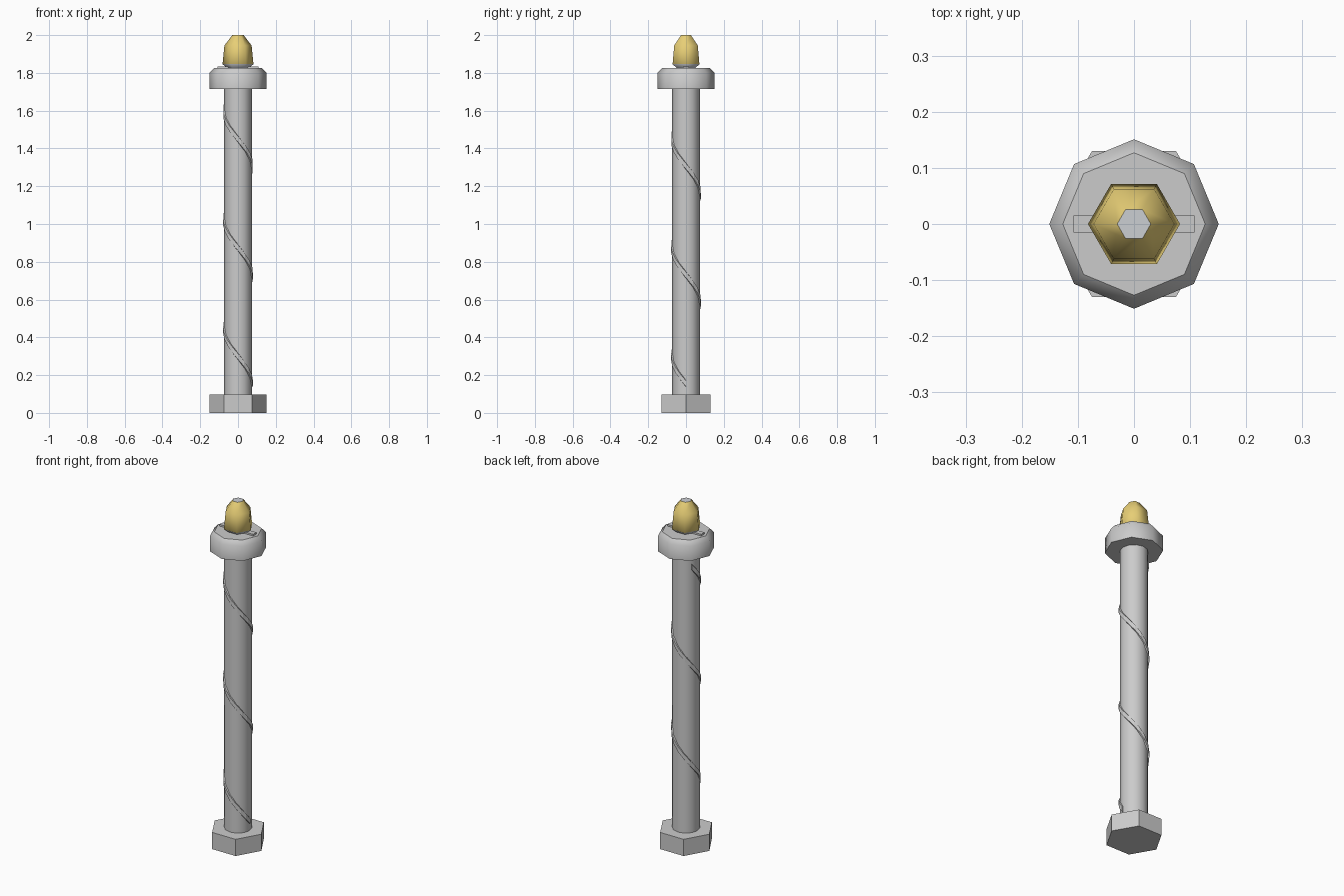
import bpy, bmesh
from math import sin, cos, pi

if "Cube" in bpy.data.objects:
    bpy.data.objects.remove(bpy.data.objects["Cube"])


def finish(name, bm, mats=()):
    bmesh.ops.recalc_face_normals(bm, faces=bm.faces)
    me = bpy.data.meshes.new(name)
    bm.to_mesh(me)
    bm.free()
    for m in mats:
        me.materials.append(m)
    ob = bpy.data.objects.new(name, me)
    bpy.context.collection.objects.link(ob)
    return ob


def lathe(name, sides, profile, smooth=True, mats=(), bands=None):
    """Stack of polygon rings (radius, z) with capped ends; bands = material index per band."""
    bm = bmesh.new()
    rings = [[bm.verts.new((r * cos(2 * pi * i / sides), r * sin(2 * pi * i / sides), z))
              for i in range(sides)] for r, z in profile]
    for b, (lo, hi) in enumerate(zip(rings, rings[1:])):
        for i in range(sides):
            j = (i + 1) % sides
            f = bm.faces.new((lo[i], lo[j], hi[j], hi[i]))
            f.smooth = smooth
            if bands:
                f.material_index = bands[b]
    bm.faces.new(rings[0])
    bm.faces.new(rings[-1])
    return finish(name, bm, mats)


# Materials for the tip
gold = bpy.data.materials.new("gold")
gold.diffuse_color = (0.80, 0.62, 0.18, 1)
gold.use_nodes = True
gold.node_tree.nodes["Principled BSDF"].inputs["Base Color"].default_value = gold.diffuse_color
grey = bpy.data.materials.new("grey")
grey.diffuse_color = (0.6, 0.62, 0.65, 1)
grey.use_nodes = True
grey.node_tree.nodes["Principled BSDF"].inputs["Base Color"].default_value = grey.diffuse_color

# Hexagonal base, round shaft, octagonal collar
lathe("hex_base", 6, [(0.15, 0), (0.15, 0.097)], smooth=False)
lathe("shaft", 12, [(0.073, 0.09), (0.073, 1.72)])
lathe("collar", 8, [(0.151, 1.715), (0.151, 1.80), (0.127, 1.825)])

# Tapered tip with grey underside and flat grey end
lathe("tip", 6, [(0.05, 1.82), (0.082, 1.846), (0.072, 1.945), (0.03, 2.0)],
      mats=(grey, gold), bands=[0, 1, 1])

# Cross bar lying on the collar
bm = bmesh.new()
bmesh.ops.create_cube(bm, size=1)
for v in bm.verts:
    v.co = (v.co.x * 0.216, v.co.y * 0.03, v.co.z * 0.03 + 1.82)
finish("cross_bar", bm)

# Spiral ridge winding up the shaft
bm = bmesh.new()
steps, turns, z0, z1 = 42, 2.59, 0.155, 1.645
section = [(0.066, -0.019), (0.079, -0.015), (0.079, 0.015), (0.066, 0.019)]
prev = None
for s in range(steps + 1):
    t = s / steps
    a = -2 * pi * turns * t
    z = z0 + (z1 - z0) * t
    ring = [bm.verts.new((r * cos(a), r * sin(a), z + dz)) for r, dz in section]
    if prev:
        for i in range(4):
            j = (i + 1) % 4
            bm.faces.new((prev[i], prev[j], ring[j], ring[i]))
    if s in (0, steps):
        bm.faces.new(ring)
    prev = ring
finish("spiral_ridge", bm)
